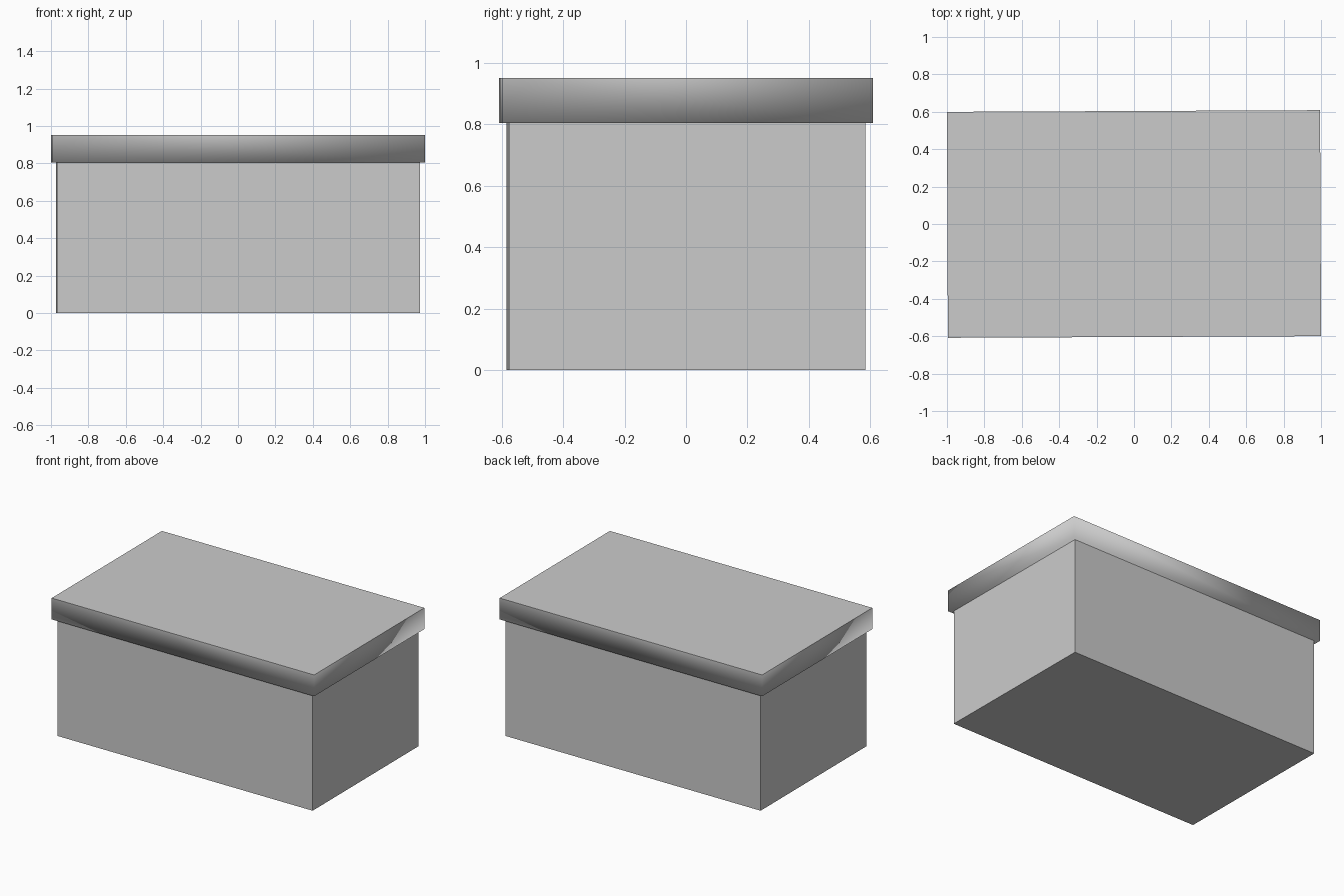
import bpy
import bmesh
from mathutils import Matrix

cube = bpy.data.objects.get("Cube")
if cube:
    bpy.data.objects.remove(cube, do_unlink=True)

TURN = 0.0045  # the box sits very slightly turned about z


def make_material(name, color):
    mat = bpy.data.materials.new(name)
    mat.use_nodes = True
    mat.diffuse_color = color
    mat.node_tree.nodes["Principled BSDF"].inputs["Base Color"].default_value = color
    return mat


def make_box(name, size, bottom, mat, soft_rim=False):
    bm = bmesh.new()
    bmesh.ops.create_cube(bm, size=1)
    bmesh.ops.scale(bm, vec=size, verts=bm.verts)
    bmesh.ops.translate(bm, vec=(0, 0, bottom + size[2] / 2), verts=bm.verts)
    bmesh.ops.rotate(bm, matrix=Matrix.Rotation(TURN, 3, "Z"), verts=bm.verts)
    # Soft rim: sides and underside shade smoothly, the top stays crisp
    if soft_rim:
        for face in bm.faces:
            face.smooth = True
            if face.normal.z > 0.9:
                for edge in face.edges:
                    edge.smooth = False
    mesh = bpy.data.meshes.new(name)
    bm.to_mesh(mesh)
    bm.free()
    mesh.materials.append(mat)
    obj = bpy.data.objects.new(name, mesh)
    bpy.context.collection.objects.link(obj)
    return obj


grey = make_material("light_grey", (0.6, 0.6, 0.6, 1))

# Container body
make_box("box_body", (1.94, 1.161, 0.805), 0, grey)

# Overhanging lid
make_box("box_lid", (1.995, 1.208, 0.147), 0.805, grey, soft_rim=True)
